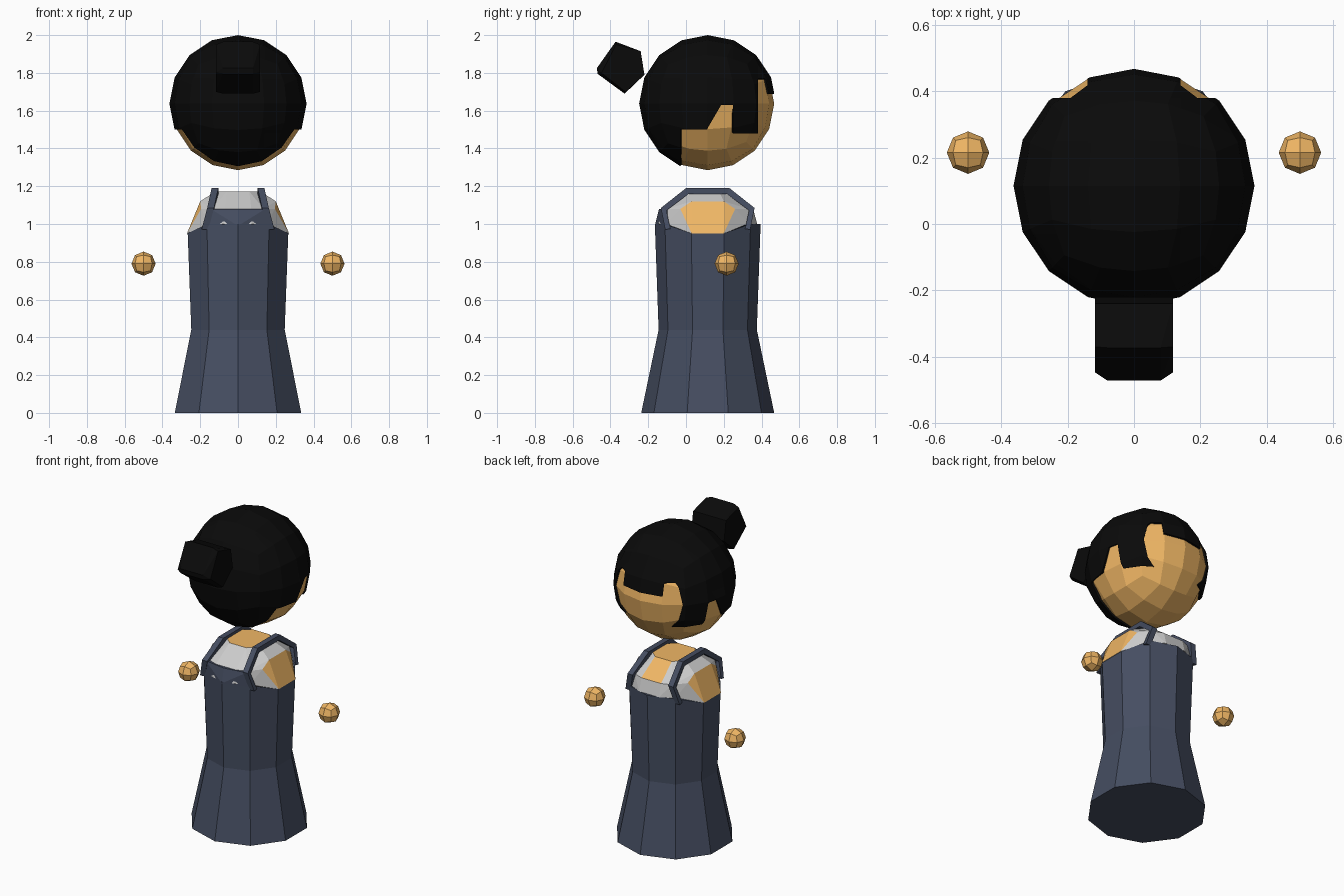
import bpy, bmesh, math
from mathutils import Vector

if "Cube" in bpy.data.objects:
    bpy.data.objects.remove(bpy.data.objects["Cube"])

CY = 0.115          # y of the figure's axis
HEAD = Vector((0, CY, 1.637))


def material(name, rgb):
    m = bpy.data.materials.new(name)
    m.diffuse_color = (*rgb, 1)
    m.use_nodes = True
    m.node_tree.nodes["Principled BSDF"].inputs["Base Color"].default_value = m.diffuse_color
    return m


SKIN = material("skin", (0.87, 0.47, 0.13))
NAVY = material("navy_cloth", (0.06, 0.075, 0.12))
GREY = material("shirt_grey", (0.6, 0.6, 0.6))
BLACK = material("black_hair", (0.003, 0.003, 0.003))


def finish(name, bm, *mats):
    bmesh.ops.recalc_face_normals(bm, faces=bm.faces)
    me = bpy.data.meshes.new(name)
    bm.to_mesh(me)
    bm.free()
    for m in mats:
        me.materials.append(m)
    ob = bpy.data.objects.new(name, me)
    bpy.context.collection.objects.link(ob)
    return ob


def hull(points):
    bm = bmesh.new()
    for p in sorted(set(points)):
        bm.verts.new(p)
    res = bmesh.ops.convex_hull(bm, input=bm.verts[:])
    inside = [v for v in bm.verts if not v.link_faces]
    bmesh.ops.delete(bm, geom=inside, context='VERTS')
    return bm


def loft(rings, caps=True):
    bm = bmesh.new()
    rows = [[bm.verts.new(p) for p in r] for r in rings]
    n = len(rows[0])
    for a, b in zip(rows, rows[1:]):
        for i in range(n):
            j = (i + 1) % n
            bm.faces.new((a[i], a[j], b[j], b[i]))
    bm.faces.new(rows[0][::-1])
    if caps:
        bm.faces.new(rows[-1])
    return bm


def cube_ball(centre, radius, n):
    """Ball made of a cube with n x n faces per side."""
    bm = bmesh.new()
    bmesh.ops.create_cube(bm, size=2)
    bmesh.ops.subdivide_edges(bm, edges=bm.edges[:], cuts=n - 1, use_grid_fill=True)
    for v in bm.verts:
        d = Vector([math.tan(c * math.pi / 4) for c in v.co]).normalized()
        v.co = Vector(centre) + d * radius
    return bm


# dress: ten-sided, dipping under the arms
def dress_ring(z, r, dip=0.0):
    pts = []
    for k in range(10):
        a = math.radians(36 * k)
        x, y = r * math.sin(a), r * math.cos(a)
        pts.append((x, CY + y, z - (dip if abs(x) > 0.9 * r else 0)))
    return pts


finish("dress", loft([dress_ring(0, 0.352), dress_ring(0.44, 0.26),
                      dress_ring(1.0, 0.28, 0.05)]), NAVY)

# upper body: grey shirt with bare shoulders and neckline
quarter = [(0.27, 0.085, 0.95), (0.07, 0.262, 1.0), (0.155, 0.22, 1.0),
           (0.212, 0.145, 1.0), (0.07, 0.24, 1.08), (0.135, 0.215, 1.08),
           (0.195, 0.145, 1.08), (0.2, 0.085, 1.12),
           (0.06, 0.115, 1.172), (0.12, 0.06, 1.172)]
pts = [(sx * x, CY + sy * y, z) for x, y, z in quarter
       for sx in (-1, 1) for sy in (-1, 1)]
bm = hull(pts)
for f in bm.faces:
    co = [v.co for v in f.verts]
    shoulder = all(c.x > 0.19 for c in co) or all(c.x < -0.19 for c in co)
    neck = all(c.z > 1.165 for c in co)
    opening = all(abs(c.x) < 0.08 and c.y > CY and c.z > 1.05 for c in co)
    f.material_index = 1 if shoulder or neck or opening else 0
bmesh.ops.dissolve_limit(bm, angle_limit=0.02, verts=bm.verts[:], edges=bm.edges[:],
                         delimit={'MATERIAL'})
finish("upper_body", bm, GREY, SKIN)

# bib on the bun side
bib = [(0, -0.28, 0.99), (0, -0.258, 1.08)]
for s in (-1, 1):
    bib += [(s * 0.165, -0.226, 0.99), (s * 0.145, -0.236, 1.08),
            (s * 0.12, -0.15, 0.99), (s * 0.12, -0.15, 1.08)]
finish("bib", hull([(x, CY + y, z) for x, y, z in bib]), NAVY)

# shoulder straps
path = [(0.175, -0.225, 0.97), (0.145, -0.248, 1.085), (0.122, -0.115, 1.19),
        (0.122, 0.115, 1.19), (0.145, 0.248, 1.085), (0.175, 0.225, 0.97)]
for side, s in (("left", -1), ("right", 1)):
    rings = []
    for x, y, z in path:
        iy, iz = y * 0.88, 1.0 + (z - 1.0) * 0.84
        rings.append([(s * (x - 0.018), CY + y, z), (s * (x + 0.018), CY + y, z),
                      (s * (x + 0.018), CY + iy, iz), (s * (x - 0.018), CY + iy, iz)])
    finish("strap_" + side, loft(rings), NAVY)

# hands
for side, s in (("left", -1), ("right", 1)):
    finish("hand_" + side, cube_ball((s * 0.5, 0.215, 0.79), 0.064, 2), SKIN)

# head
finish("head", cube_ball(HEAD, 0.352, 4), SKIN)

# hair shell: cut along the hairline, then drop the face area
bm = cube_ball(HEAD, 0.363, 4)
cuts = [((0, y, 0), (0, 1, 0)) for y in (-0.03, 0.11, 0.25, 0.38)]
cuts += [((0, 0, z), (0, 0, 1)) for z in (1.48, 1.5, 1.63, 1.69, 1.77)]
cuts += [((x, 0, 0), (1, 0, 0)) for x in (-0.14, 0.14)]
cuts += [((0, 0.11, 1.5), (0, -1.71, 1))]
for co, no in cuts:
    bmesh.ops.bisect_plane(bm, geom=bm.verts[:] + bm.edges[:] + bm.faces[:],
                           plane_co=co, plane_no=Vector(no).normalized(), dist=1e-5)


def hairline(x, y):
    if y < -0.03:
        return 0
    if y < 0.11:
        return 1.5
    if y < 0.25:
        return min(1.63, 1.5 + (y - 0.11) * 1.71)
    if abs(x) < 0.14:
        return 1.69
    return 1.48 if y < 0.38 else 1.77


drop = []
for f in bm.faces:
    c = f.calc_center_median()
    if c.z < hairline(c.x, c.y):
        drop.append(f)
bmesh.ops.delete(bm, geom=drop, context='FACES')
hair = finish("hair", bm, BLACK)
mod = hair.modifiers.new("thickness", 'SOLIDIFY')
mod.thickness = 0.018
mod.offset = -1

# hair bun
wide = [(-0.37, 1.95), (-0.24, 1.915), (-0.22, 1.79), (-0.32, 1.70), (-0.447, 1.80)]
narrow = [(-0.373, 1.965), (-0.472, 1.825), (-0.468, 1.795), (-0.325, 1.69)]
bun = [(s * w, y, z) for w, prof in ((0.117, wide), (0.08, narrow))
       for y, z in prof for s in (-1, 1)]
finish("hair_bun", hull(bun), BLACK)
